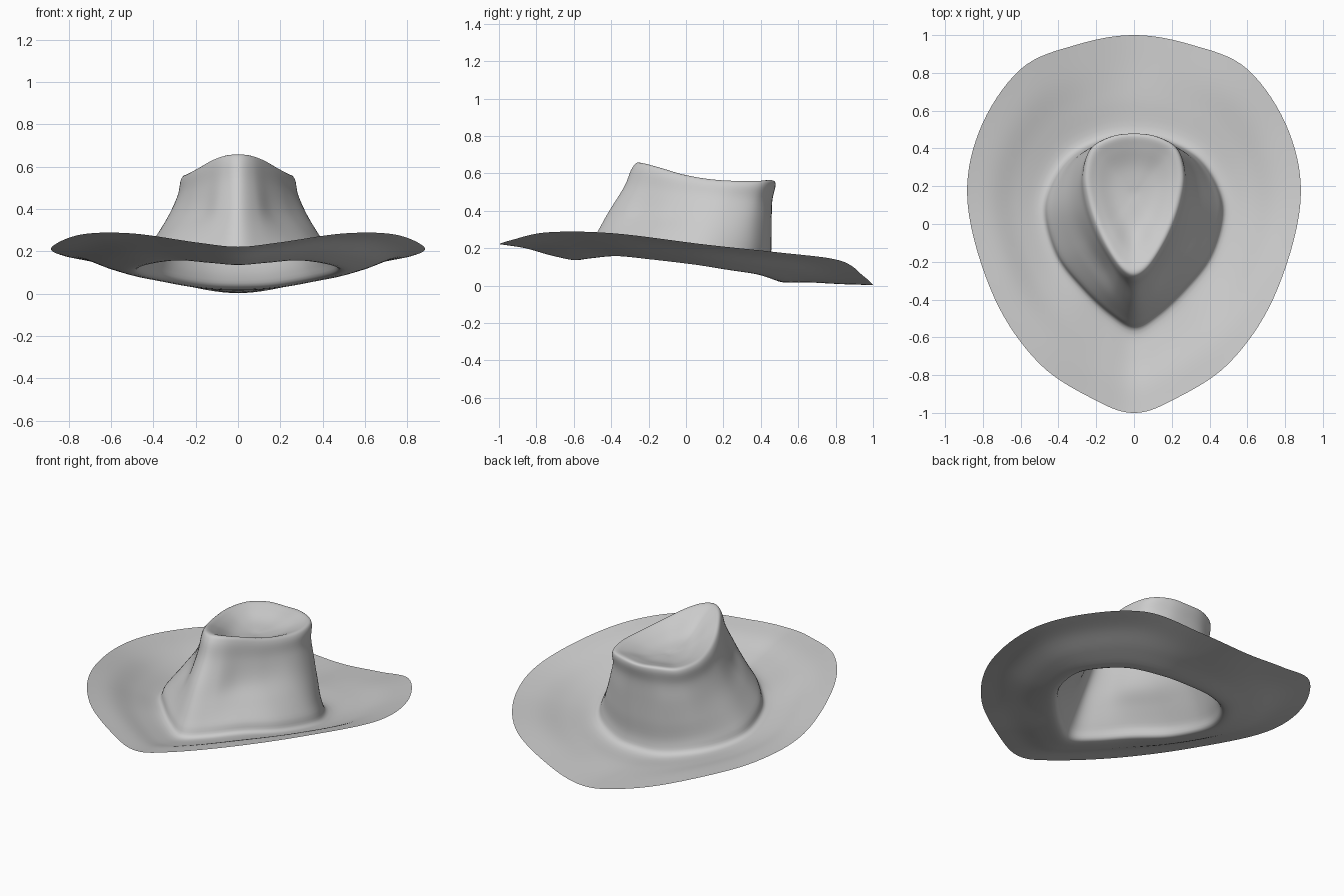
import bpy, bmesh
from mathutils import Vector

if "Cube" in bpy.data.objects:
    bpy.data.objects.remove(bpy.data.objects["Cube"])

SEG = 64      # samples along half a ring, front to back
STEP = 5      # samples between neighbouring rings


def spline(pts, u):
    """Catmull-Rom point at u (0..len-1), ends held by extrapolation."""
    i = min(int(u), len(pts) - 2)
    t = u - i
    b, c = pts[i], pts[i + 1]
    a = pts[i - 1] if i > 0 else b * 2 - c
    d = pts[i + 2] if i + 2 < len(pts) else c * 2 - b
    return 0.5 * (b * 2 + (c - a) * t + (a * 2 - b * 5 + c * 4 - d) * t * t
                  + (b * 3 - a - c * 3 + d) * t ** 3)


def half_ring(rows):
    """Smooth right-hand half ring, mirrored at both ends for tangency."""
    p = [Vector(r) for r in rows]
    flip = lambda v: Vector((-v.x, v.y, v.z))
    ext = [flip(p[1])] + p + [flip(p[-2])]
    return [spline(ext, 1 + (len(p) - 1) * k / SEG) for k in range(SEG + 1)]


def mix(r1, r2, t, tz=None):
    tz = t if tz is None else tz
    return [Vector((a.x + (b.x - a.x) * t, a.y + (b.y - a.y) * t,
                    a.z + (b.z - a.z) * tz)) for a, b in zip(r1, r2)]


# Guide rings, front to back
rim = half_ring([(0, -1, .222), (.2, -.935, .243), (.5, -.74, .285),
                 (.74, -.39, .28), (.88, .1, .22), (.82, .49, .178),
                 (.6, .82, .135), (.3, .95, .05), (0, 1, .003)])
base = half_ring([(0, -.57, .137), (.13, -.5, .147), (.28, -.36, .158),
                  (.42, -.18, .14), (.49, .05, .112), (.46, .22, .085),
                  (.35, .38, .06), (.17, .475, .03), (0, .495, .022)])
middle = half_ring([(0, -.41, .4), (.09, -.35, .4), (.16, -.24, .39),
                    (.25, -.1, .38), (.315, .07, .38), (.32, .22, .37),
                    (.27, .36, .36), (.15, .44, .35), (0, .458, .35)])
ridge = half_ring([(0, -.25, .658), (.06, -.22, .652), (.12, -.14, .63),
                   (.18, -.02, .595), (.225, .12, .57), (.245, .26, .56),
                   (.21, .39, .56), (.11, .45, .565), (0, .465, .56)])

# Crown foot just above the brim, and the dished top
foot = [Vector((v.x * .92, v.y * .92, v.z + .06)) for v in base]
floor = [Vector((0, .16, .505))] * (SEG + 1)
shoulder = [v + Vector((v.x * .05, (v.y - .1) * .04, 0))
            for v in mix(middle, ridge, .85, .88)]
rings = [rim, mix(rim, base, .33, .26), mix(rim, base, .67, .74), base, foot,
         mix(foot, middle, .5), middle, mix(middle, ridge, .5), shoulder,
         ridge, mix(ridge, floor, .2, .25), mix(ridge, floor, .55, .8), floor]

# Skin the rings into one sheet, mirrored across the middle
bm = bmesh.new()
count = (len(rings) - 1) * STEP
grid = []
for j in range(count):
    half = [spline([r[k] for r in rings], j / STEP) for k in range(SEG + 1)]
    half[0].x = half[-1].x = 0
    left = [Vector((-v.x, v.y, v.z)) for v in half[-2:0:-1]]
    grid.append([bm.verts.new(v) for v in half + left])
n = len(grid[0])
for lo, hi in zip(grid, grid[1:]):
    for k in range(n):
        m = (k + 1) % n
        bm.faces.new((lo[k], lo[m], hi[m], hi[k]))
tip = bm.verts.new(floor[0])
for k in range(n):
    bm.faces.new((grid[-1][k], grid[-1][(k + 1) % n], tip))
for f in bm.faces:
    f.smooth = True

mesh = bpy.data.meshes.new("hat")
bm.to_mesh(mesh)
bm.free()
hat = bpy.data.objects.new("hat", mesh)
bpy.context.collection.objects.link(hat)

felt = bpy.data.materials.new("light_grey_felt")
felt.diffuse_color = (.6, .6, .6, 1)
felt.use_nodes = True
felt.node_tree.nodes["Principled BSDF"].inputs["Base Color"].default_value = felt.diffuse_color
mesh.materials.append(felt)
